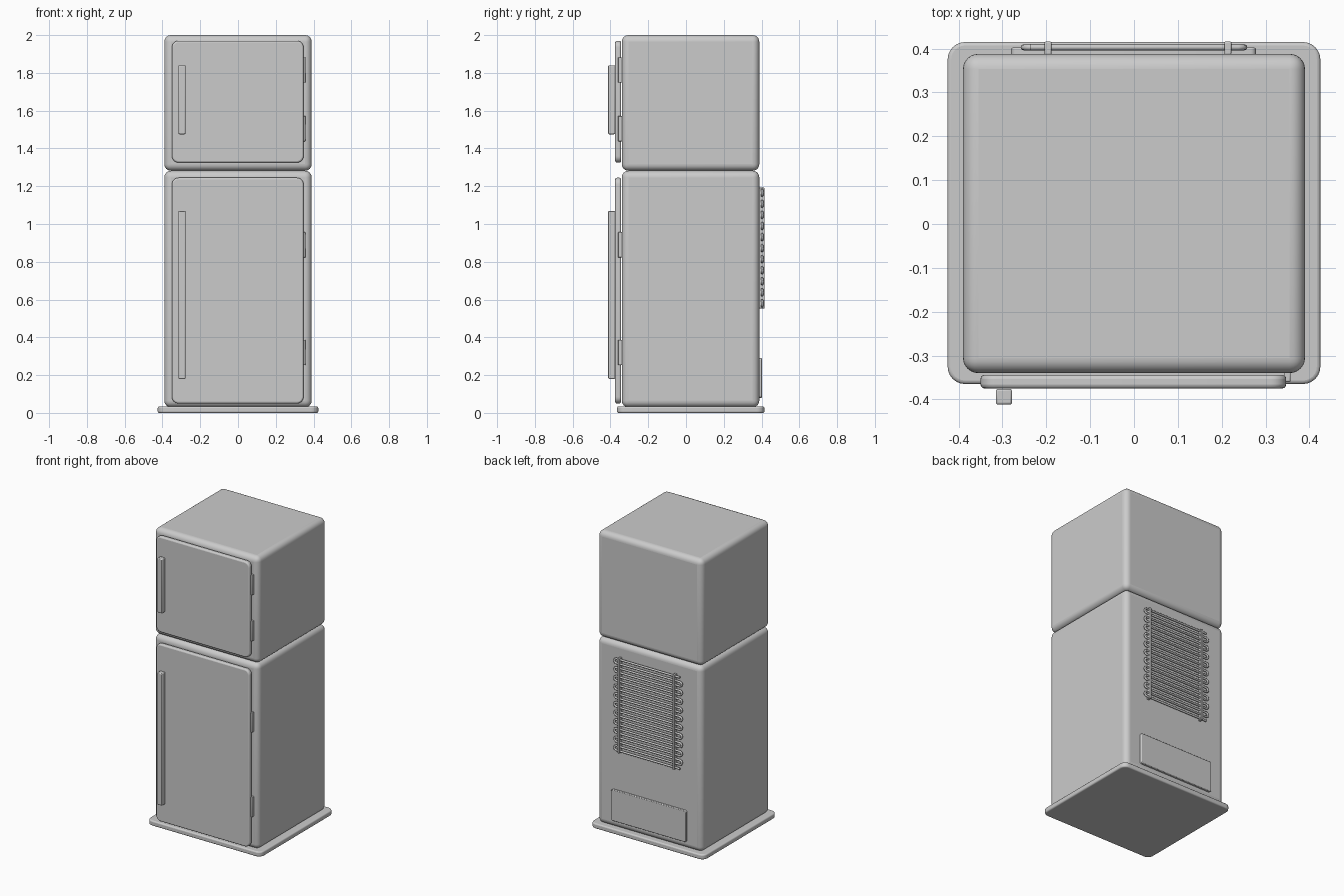
import bpy, bmesh, math
from mathutils import Vector

if "Cube" in bpy.data.objects:
    bpy.data.objects.remove(bpy.data.objects["Cube"])


def box(name, lo, hi, axis=None, corner=0.0, edge=0.0, segs=3):
    """Box from lo to hi; edges along `axis` get radius `corner`, then all edges get `edge`."""
    lo, hi = Vector(lo), Vector(hi)
    mid, size = (lo + hi) / 2, hi - lo
    bm = bmesh.new()
    bmesh.ops.create_cube(bm, size=1)
    bmesh.ops.scale(bm, vec=size, verts=bm.verts)
    if axis is not None:
        es = [e for e in bm.edges
              if abs((e.verts[0].co - e.verts[1].co)[axis]) > 1e-6]
        bmesh.ops.bevel(bm, geom=es, offset=corner, segments=6,
                        affect='EDGES', profile=0.5)
    me = bpy.data.meshes.new(name)
    bm.to_mesh(me)
    bm.free()
    ob = bpy.data.objects.new(name, me)
    ob.location = mid
    bpy.context.collection.objects.link(ob)
    if edge:
        m = ob.modifiers.new("round", 'BEVEL')
        m.width = edge
        m.segments = segs
        m.limit_method = 'ANGLE'
        m.angle_limit = math.radians(40)
    bpy.ops.object.select_all(action='DESELECT')
    bpy.context.view_layer.objects.active = ob
    ob.select_set(True)
    bpy.ops.object.shade_smooth_by_angle(angle=math.radians(35))
    return ob


# base plate
box("base_plate", (-.425, -.365, 0), (.425, .415, .034), 2, .04, .008)

# cabinets: (name, cabinet z, door z, handle z, hinge centres)
cabinets = [
    ("fridge", (.03, 1.282), (.05, 1.245), (.18, 1.07), (.32, .89)),
    ("freezer", (1.282, 2.0), (1.325, 1.97), (1.475, 1.84), (1.505, 1.815)),
]
for name, cz, dz, hz, hinges in cabinets:
    box(name + "_cabinet", (-.39, -.34, cz[0]), (.39, .388, cz[1]), edge=.035, segs=6)
    box(name + "_door", (-.35, -.375, dz[0]), (.347, -.344, dz[1]), 1, .035, .009)
    box(name + "_handle", (-.315, -.412, hz[0]), (-.278, -.376, hz[1]), edge=.005, segs=2)
    for i, z in enumerate(hinges):
        box(f"{name}_hinge_{i}", (.343, -.36, z - .067), (.357, -.336, z + .067),
            edge=.003, segs=2)

# lower service panel on the back
box("back_panel", (-.28, .38, .08), (.278, .402, .29), 1, .012, .003, 2)

# serpentine condenser coil
rows, step, top, y, straight = 22, .0293, 1.18, .403, .237
pts = []
for i in range(rows):
    z = top - i * step
    s = 1 if i % 2 else -1
    pts += [(s * straight, y, z), (-s * straight, y, z)] if i % 2 == 0 else \
           [(s * -straight, y, z), (s * straight, y, z)]
path = []
for i in range(rows):
    z = top - i * step
    d = -1 if i % 2 == 0 else 1     # even rows run towards +x last
    start, end = d * straight, -d * straight
    if i % 2:
        start, end = straight, -straight
    path += [(start, y, z), (end, y, z)]
    if i < rows - 1:
        side = 1 if end > 0 else -1
        for a in (45, 90, 135):
            t = math.radians(a)
            path.append((end + side * step / 2 * math.sin(t), y,
                         z - step / 2 * (1 - math.cos(t))))
cu = bpy.data.curves.new("condenser_coil", 'CURVE')
cu.dimensions = '3D'
cu.bevel_depth = .007
cu.bevel_resolution = 2
cu.use_fill_caps = True
sp = cu.splines.new('POLY')
sp.points.add(len(path) - 1)
for p, c in zip(sp.points, path):
    p.co = (*c, 1)
bpy.context.collection.objects.link(bpy.data.objects.new("condenser_coil", cu))

# vertical coil brackets
for side, x in (("left", -.196), ("right", .214)):
    box("coil_bracket_" + side, (x - .008, .386, .553), (x + .008, .416, 1.192),
        edge=.003, segs=2)
